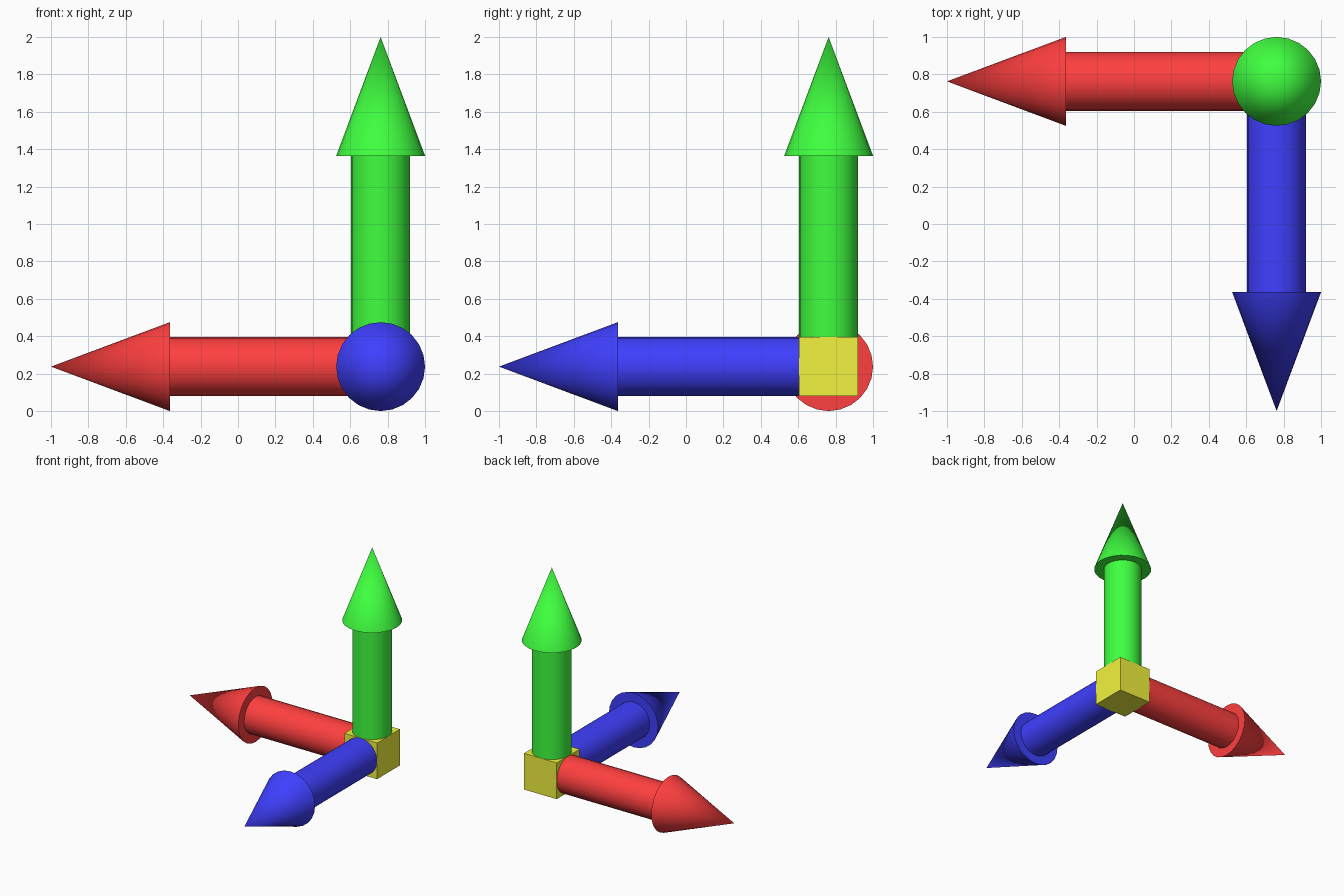
import bpy, bmesh, math
from mathutils import Vector, Matrix

if "Cube" in bpy.data.objects:
    bpy.data.objects.remove(bpy.data.objects["Cube"])

ORIGIN = Vector((0.7625, 0.7625, 0.2375))
HALF = 0.158       # cube half size and shaft radius
HEAD_R = 0.2375    # arrow head radius
HEAD_Z = 1.127     # distance from the origin to the head base
TIP_Z = 1.7625
SIDES = 24


def material(name, color):
    mat = bpy.data.materials.new(name)
    mat.diffuse_color = (*color, 1)
    mat.use_nodes = True
    mat.node_tree.nodes["Principled BSDF"].inputs["Base Color"].default_value = mat.diffuse_color
    return mat


def add_object(name, bm, mat, matrix):
    bmesh.ops.recalc_face_normals(bm, faces=bm.faces)
    mesh = bpy.data.meshes.new(name)
    bm.to_mesh(mesh)
    bm.free()
    mesh.materials.append(mat)
    obj = bpy.data.objects.new(name, mesh)
    obj.matrix_world = matrix
    bpy.context.collection.objects.link(obj)
    return obj


def add_arrow(name, direction, color):
    # Shaft, flat shoulder and cone spun from one profile
    bm = bmesh.new()
    profile = [(0, HALF), (HALF, HALF), (HALF, HEAD_Z), (HEAD_R, HEAD_Z), (0, TIP_Z)]
    verts = [bm.verts.new((r, 0, z)) for r, z in profile]
    edges = [bm.edges.new(pair) for pair in zip(verts, verts[1:])]
    bmesh.ops.spin(bm, geom=verts + edges, cent=(0, 0, 0), axis=(0, 0, 1),
                   angle=math.tau, steps=SIDES)
    bmesh.ops.remove_doubles(bm, verts=bm.verts, dist=0.0001)
    turn = Vector((0, 0, 1)).rotation_difference(Vector(direction)).to_matrix().to_4x4()
    obj = add_object(name, bm, material(name, color), Matrix.Translation(ORIGIN) @ turn)
    bpy.ops.object.select_all(action='DESELECT')
    obj.select_set(True)
    bpy.context.view_layer.objects.active = obj
    bpy.ops.object.shade_smooth_by_angle(angle=math.radians(35))


# Corner block
bm = bmesh.new()
bmesh.ops.create_cube(bm, size=2 * HALF)
add_object("corner_cube", bm, material("yellow", (0.9, 0.9, 0.05)),
           Matrix.Translation(ORIGIN))

# Three axis arrows
add_arrow("red_arrow", (-1, 0, 0), (1, 0.05, 0.05))
add_arrow("blue_arrow", (0, -1, 0), (0.05, 0.05, 1))
add_arrow("green_arrow", (0, 0, 1), (0.05, 1, 0.05))
